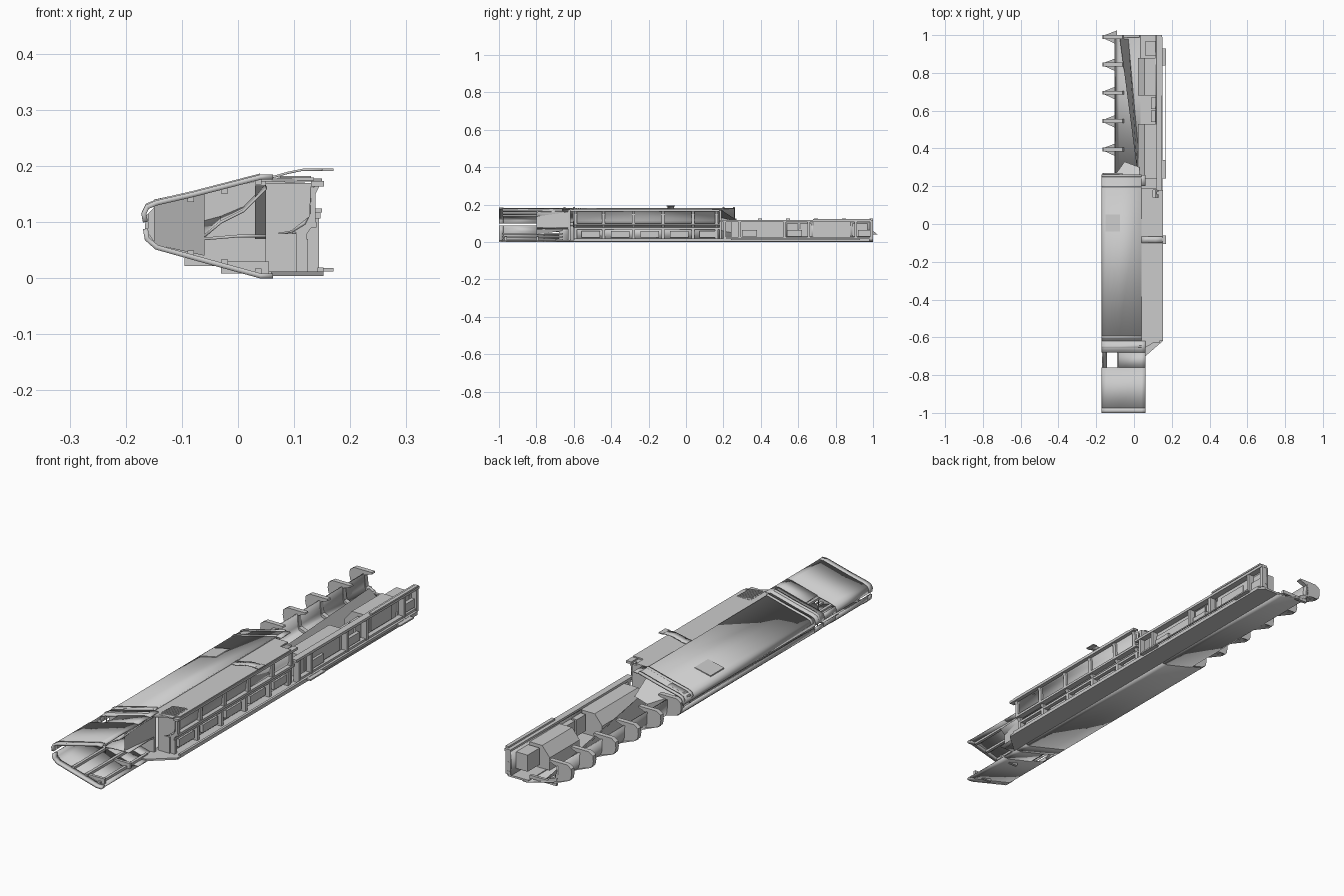
import bpy, bmesh
from math import radians


def make(name, verts, faces):
    me = bpy.data.meshes.new(name)
    me.from_pydata(verts, [], faces)
    bm = bmesh.new()
    bm.from_mesh(me)
    bmesh.ops.recalc_face_normals(bm, faces=bm.faces)
    bm.to_mesh(me)
    bm.free()
    ob = bpy.data.objects.new(name, me)
    bpy.context.collection.objects.link(ob)
    return ob


def box(name, x0, x1, y0, y1, z0, z1):
    return prism(name, [(x0, z0), (x1, z0), (x1, z1), (x0, z1)], y0, y1)


def prism(name, pts, y0, y1):
    """Closed x-z profile extruded along y."""
    n = len(pts)
    v = [(x, y0, z) for x, z in pts] + [(x, y1, z) for x, z in pts]
    f = [tuple(range(n)), tuple(range(2 * n - 1, n - 1, -1))]
    f += [(i, (i + 1) % n, (i + 1) % n + n, i + n) for i in range(n)]
    return make(name, v, f)


def slab(name, pts, z0, z1):
    """Closed x-y outline extruded upward."""
    n = len(pts)
    v = [(x, y, z0) for x, y in pts] + [(x, y, z1) for x, y in pts]
    f = [tuple(range(n)), tuple(range(2 * n - 1, n - 1, -1))]
    f += [(i, (i + 1) % n, (i + 1) % n + n, i + n) for i in range(n)]
    return make(name, v, f)


def sheet(name, pts, y0, y1, thick=0.006, pts2=None):
    """Open x-z profile swept along y and thickened."""
    n = len(pts)
    v = [(x, y0, z) for x, z in pts] + [(x, y1, z) for x, z in pts2 or pts]
    ob = make(name, v, [(i, i + 1, i + 1 + n, i + n) for i in range(n - 1)])
    m = ob.modifiers.new("thickness", 'SOLIDIFY')
    m.thickness, m.offset = thick, 0
    bpy.ops.object.select_all(action='DESELECT')
    ob.select_set(True)
    bpy.context.view_layer.objects.active = ob
    bpy.ops.object.shade_smooth_by_angle(angle=radians(35))
    return ob


UP = [(-.165, .1), (-.168, .115), (-.162, .127), (-.145, .134), (-.08, .149), (.04, .18), (.062, .18)]
LOW = [(-.165, .088), (-.162, .07), (-.145, .055), (-.08, .037), (.04, .004), (.062, .004)]

# Shells of the nose, with the square notch near its rear
for label, prof in (("upper", UP), ("lower", LOW)):
    s = prof.index(next(p for p in prof if p[0] == -.08))
    sheet(f"{label}_nose_shell", prof, -.985, -.76)
    sheet(f"{label}_nose_shell_notched", prof[s:], -.76, -.68)
    sheet(f"{label}_nose_shell_rear", prof, -.68, -.62)
    sheet(f"{label}_nose_lip", prof, -1, -.975, .009)
    sheet(f"{label}_nose_edge_rail", prof[:3], -.78, -.66, .004)

# Main shells and their end straps
sheet("upper_main_shell", UP[:-1], -.62, .26)
sheet("lower_main_shell", LOW, -.62, .26)
for y in (-.655, -.605, .195, .25):
    sheet("upper_strap", [(x, z + .003) for x, z in UP[:-1]], y, y + .012, .007)
sheet("upper_strap_band", UP, .2, .26)
sheet("hull_side_seam", [(-.158, .086), (-.152, .094), (-.158, .102)], -.62, .2, .004)

# Rails lining the nose interior
for x in (-.09, -.03, .03):
    box("lower_nose_rail", x, x + .012, -.98, -.66, .042 - (x + .1) * .27, .052 - (x + .1) * .27)
    box("upper_nose_rail", x, x + .012, -.98, -.66, .133 + (x + .1) * .26, .142 + (x + .1) * .26)
for y in (-.97, -.8):
    box("lower_nose_cross_rib", -.03, .055, y, y + .012, .008, .03)

# Funnel walls and bulkhead behind the nose
prism("nose_bulkhead", [(-.16, .08), (-.145, .058), (.04, .007), (.05, .007), (.05, .177),
                        (-.145, .131), (-.16, .115)], -.63, -.618)
sheet("nose_duct", [(-.06, .075), (-.03, .1), (.01, .12), (.05, .16)], -.8, -.63, .005,
      [(-.06, .1), (-.03, .108), (.01, .125), (.05, .165)])
sheet("nose_duct_floor", [(-.06, .07), (0, .075), (.05, .075)], -.8, -.63, .005)
make("nose_duct_side", [(.05, -.63, .07), (.05, -.63, .165), (.03, -.8, .165), (.03, -.8, .07)], [(0, 1, 2, 3)])
make("nose_funnel_wall", [(-.15, -.66, .06), (-.15, -.66, .13), (-.06, -.8, .15), (-.06, -.8, .04)], [(0, 1, 2, 3)])

# Top deck and long bottom plate
slab("top_deck", [(.035, -.655), (.06, -.655), (.15, -.6), (.15, .14), (.1, .14), (.1, .19), (.035, .19)], .172, .178)
slab("bottom_plate", [(.035, -.7), (.06, -.7), (.152, -.62), (.152, .98), (.13, 1), (.035, 1)], .004, .012)
box("bottom_plate_edge", .142, .152, -.6, .98, .012, .019)

# Grille in the deck corner
box("grille_frame", .07, .135, -.63, -.53, .174, .179)
for i in range(7):
    y = -.622 + i * .012
    slab("grille_slat", [(.075, y), (.13, y + .014), (.13, y + .02), (.075, y + .006)], .179, .182)

# Curved side wall of the main section with ribs
WALL = [(.145, .17), (.128, .162), (.126, .115), (.118, .098), (.095, .084), (.05, .076)]
sheet("side_wall", WALL, -.6, .18)
sheet("side_wall_lower", [(.1, .082), (.1, .012)], -.6, .18)
prism("side_wall_front_cap", [(.05, .076), (.095, .084), (.128, .11), (.13, .17), (.05, .17)], -.605, -.595)
box("side_wall_front_lower_cap", .05, .104, -.605, -.595, .012, .08)
box("side_top_rail", .13, .153, -.62, .18, .163, .173)
box("side_mid_rail", .115, .14, -.6, .18, .09, .1)
box("side_low_rail", .1, .122, -.6, .18, .068, .078)
for y in (-.6, -.45, -.29, -.13, .03, .155):
    prism("side_rib", [(.12, .166), (.146, .166), (.138, .15), (.138, .1), (.122, .078), (.1, .07),
                       (.095, .084), (.118, .1)], y, y + .016)
    box("side_lower_post", .098, .125, y, y + .016, .012, .07)
for i in range(5):
    y = -.56 + i * .158
    box("side_locker", .1, .118, y, y + .1, .025, .058)

# Bracket above the deck
sheet("deck_bracket", [(.04, .178), (.065, .181), (.09, .188), (.115, .193), (.17, .193)], -.1, -.065, .004)
box("deck_bracket_tip", .15, .17, -.105, -.06, .191, .195)

# Recess and wedges at the hull rear
prism("shell_vent", [(-.15, .13), (-.07, .15), (-.075, .156), (-.15, .14)], -.04, .05)
prism("rear_bulkhead", [(-.15, .06), (.04, .008), (.12, .012), (.12, .17), (.04, .174), (-.15, .13)], .18, .19)
make("rear_funnel", [(-.15, .19, .06), (-.15, .19, .13), (-.05, .33, .1), (-.05, .33, .035),
                     (.03, .19, .17), (.03, .3, .1)], [(0, 1, 2, 3), (1, 4, 5, 2)])

# Open rear tray
sheet("rear_tray", [(-.1, .11), (-.098, .06), (-.092, .042), (-.08, .037), (.04, .004), (.062, .004)], .26, 1)
make("tray_diagonal_wall", [(.02, .26, .012), (.02, .26, .1), (-.075, .98, .055), (-.075, .98, .036),
                            (-.03, .98, .026), (.035, .26, .012)], [(0, 1, 2, 3), (1, 2, 4, 5)])
for y in (.25, .385, .535, .685, .835, .98):
    # Hooked ribs along the outer edge
    prism("tray_rib", [(-.166, .09), (-.162, .068), (-.145, .055), (-.05, .029), (-.06, .044), (-.09, .055),
                       (-.096, .105), (-.06, .118), (-.062, .125), (-.145, .125), (-.164, .112)], y, y + .02)
    # Scalloped shell pieces spreading from each rib
    if y > .3:
        make("tray_scallop", [(-.155, y, .06), (-.155, y + .02, .06), (-.09, y + .045, .04),
                              (-.09, y - .03, .04)], [(0, 1, 2, 3)])
box("tray_end_wall", -.095, .03, .988, 1, .022, .036)

# Chamfered equipment boxes in the tray
BLOCK = [(.02, .012), (.02, .065), (.055, .108), (.12, .108), (.12, .012)]
for y0, y1 in ((.24, .53), (.68, .88)):
    prism("equipment_box", BLOCK, y0, y1)
    box("equipment_box_pad", .118, .124, y0 + .03, y1 - .03, .03, .09)
for y0, y1 in ((.54, .6), (.61, .67), (.89, .97)):
    box("small_box", .06 if y0 > .8 else .09, .12, y0, y1, .03, .1)
sheet("tray_inner_wall", [(.116, .01), (.116, .11)], .53, 1, .005)

# Rails and posts on the inner side of the tray
box("tray_top_rail", .12, .147, .18, 1, .106, .117)
box("tray_top_rail_cap", .135, .15, .68, .99, .117, .124)
box("tray_bottom_rail", .118, .14, .2, 1, .012, .026)
for y in (.2, .28, .52, .65, .9, .985):
    box("tray_post", .12, .144, y, y + .014, .012, .11)
for y in (.3, .54, .92):
    box("tray_post_box", .12, .135, y, y + .08, .03, .065)

# Thin rod beside the bottom plate
box("side_rod", .163, .168, .25, .93, .013, .018)
for y0, y1 in ((.24, .34), (.84, .93)):
    box("side_rod_mount", .148, .17, y0, y1, .012, .018)
